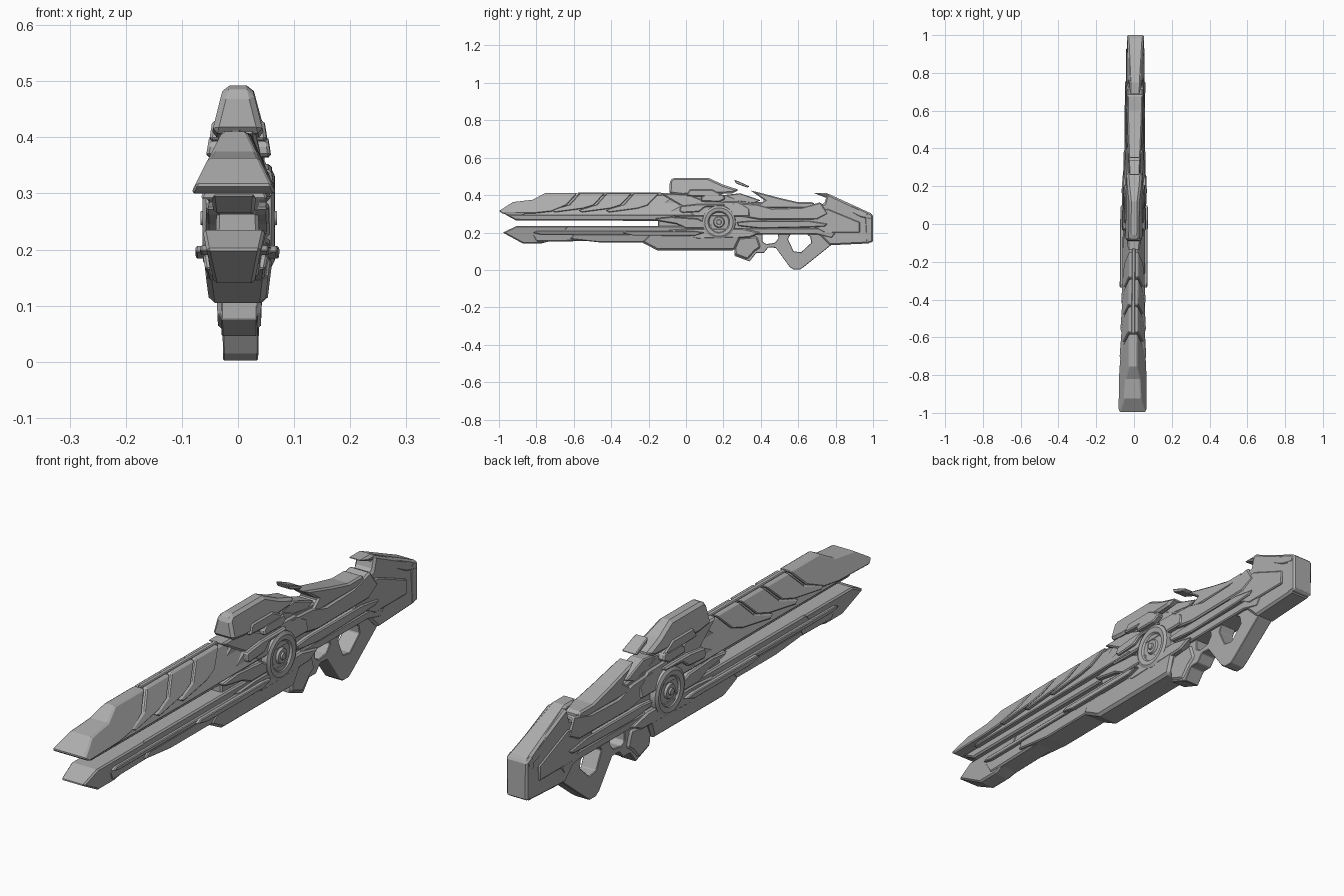
import bpy, bmesh, math

gray = bpy.data.materials.new("gunmetal_gray")
gray.diffuse_color = (0.42, 0.42, 0.42, 1)
YAW = 0.008  # slight lean of the whole model to +x toward the back


def finish(name, bm, bevel=0.0):
    bmesh.ops.recalc_face_normals(bm, faces=bm.faces)
    for v in bm.verts:
        v.co.x += YAW * v.co.y
    me = bpy.data.meshes.new(name)
    bm.to_mesh(me)
    bm.free()
    me.materials.append(gray)
    ob = bpy.data.objects.new(name, me)
    bpy.context.collection.objects.link(ob)
    if bevel:
        mod = ob.modifiers.new("edge_chamfer", 'BEVEL')
        mod.width = bevel
        mod.segments = 1
        mod.limit_method = 'ANGLE'
        mod.angle_limit = math.radians(35)
    return ob


def slab(name, pts, low, high=None, bevel=0.006):
    """Side profile (y, z) closed across x; half width runs from low to high with z."""
    high = low if high is None else high
    z0, z1 = min(p[1] for p in pts), max(p[1] for p in pts)
    bm = bmesh.new()
    rings = []
    for s in (-1, 1):
        rings.append([bm.verts.new((s * (low + (high - low) * (z - z0) / (z1 - z0)), y, z))
                      for y, z in pts])
    bm.faces.new(rings[0])
    bm.faces.new(rings[1][::-1])
    n = len(pts)
    for i in range(n):
        j = (i + 1) % n
        bm.faces.new((rings[0][i], rings[1][i], rings[1][j], rings[0][j]))
    return finish(name, bm, bevel)


# Upper barrel: inner core, keel and wedge-shaped tip
slab("upper_barrel_core", [(-.88, .29), (-.74, .398), (-.1, .398), (.05, .29)], .06, .018, .004)
slab("upper_barrel_keel", [(-.97, .298), (-.91, .265), (-.1, .262), (.1, .262), (.1, .3)], .036, .04)
slab("upper_barrel_tip", [(-1, .315), (-.925, .363), (-.82, .375), (-.755, .41), (-.58, .41),
                          (-.64, .345), (-.72, .312), (-.8, .303), (-.98, .3)], .076, .022, .005)

# Overlapping slanted armour panels along the barrel
for i, y in enumerate((-.57, -.425, -.28)):
    slab(f"barrel_panel_{i + 1}", [(y, .408), (y + .135, .408), (y + .075, .345), (y + .02, .328),
                                   (y - .13, .308), (y - .15, .318), (y - .055, .347)],
         .072 - .003 * i, .024, .004)
slab("barrel_top_rib", [(-.58, .39), (-.58, .413), (-.13, .413), (-.13, .39)], .009, None, .003)

# Lower barrel with pointed tip
slab("lower_barrel_tip", [(-.98, .2), (-.87, .14), (-.78, .14), (-.7, .16), (-.62, .235), (-.905, .235)],
     .036, .056)
slab("lower_barrel", [(-.8, .15), (-.5, .155), (-.2, .15), (.1, .15), (.1, .235), (-.85, .235)],
     .042, .053)
slab("lower_barrel_skirt", [(-.62, .165), (-.46, .147), (-.2, .147), (-.1, .19), (-.6, .19)],
     .05, .058, .004)
slab("lower_barrel_ledge", [(-.82, .198), (-.78, .19), (.02, .19), (.05, .207), (-.8, .207)],
     .061, None, .003)
slab("side_rail", [(-.34, .196), (-.28, .184), (.05, .184), (.1, .2), (.05, .206), (-.32, .206)],
     .073, None, .003)

# Fore-end under the receiver
slab("fore_end", [(-.24, .15), (-.155, .105), (.26, .105), (.3, .19), (-.2, .19)], .05, .06, .01)

# Receiver body
slab("receiver_core", [(-.15, .19), (.8, .19), (.8, .33), (.6, .35), (.3, .37), (.22, .4),
                       (-.06, .405), (-.12, .36), (-.15, .27)], .04, .032)
slab("receiver_shoulder", [(-.14, .41), (.0, .41), (.1, .37), (.28, .365), (.34, .33), (.34, .285),
                           (-.06, .285), (-.09, .315), (-.03, .345)], .057, .032)
slab("receiver_front_spear", [(-.17, .275), (-.08, .285), (.06, .275), (.14, .24), (.14, .222),
                              (.0, .222), (-.05, .245), (-.15, .262)], .056, None, .005)
slab("receiver_lower_plate", [(-.1, .212), (.02, .222), (.3, .222), (.4, .2), (.34, .172),
                              (.06, .165), (-.02, .19)], .06, .056)

# Side bars beside the sight housing
slab("side_bar_front", [(-.035, .315), (-.02, .305), (.07, .31), (.1, .335), (.2, .34), (.21, .352),
                        (.06, .352), (-.03, .342)], .065, .058, .005)
slab("side_bar_rear", [(.08, .366), (.18, .364), (.21, .38), (.2, .402), (.1, .402), (.08, .388)],
     .058, .052, .005)

# Sight housing and the floating rear sight
slab("sight_housing", [(-.09, .408), (-.086, .478), (-.068, .492), (.12, .492), (.2, .455),
                       (.285, .428), (.25, .41), (.12, .403), (-.02, .4)], .048, .025, .01)
slab("sight_cheek", [(.0, .395), (.02, .43), (.14, .43), (.2, .4), (.16, .39)], .052, .046, .005)
slab("rear_sight_blade", [(.258, .482), (.28, .474), (.34, .447), (.328, .44), (.268, .462)],
     .03, .026, .003)
slab("rear_sight_base", [(.2, .4), (.29, .41), (.4, .372), (.36, .355), (.22, .375)], .036, .028, .004)

# Rear body and raised cheek rest
slab("cheek_rest", [(.345, .425), (.375, .418), (.5, .385), (.6, .362), (.68, .362), (.7, .33),
                    (.36, .33), (.42, .372)], .044, .032)
slab("rear_upper_plate", [(.24, .36), (.38, .352), (.46, .33), (.62, .335), (.72, .362), (.76, .3),
                          (.7, .27), (.4, .268), (.3, .285)], .052, .043)
slab("rear_side_spear", [(.27, .255), (.34, .262), (.66, .262), (.76, .246), (.74, .232),
                         (.66, .228), (.4, .222), (.28, .235)], .054, None, .004)
slab("rear_lower_plate", [(.26, .222), (.72, .222), (.8, .2), (.78, .17), (.7, .19), (.3, .19)],
     .044, .048, .004)

# Shoulder stock with hooked top and butt pad
slab("stock", [(.7, .2), (.77, .132), (.985, .142), (.985, .3), (.755, .408), (.74, .355), (.68, .34)],
     .043, .04, .008)
slab("stock_hook", [(.68, .412), (.75, .412), (.995, .3), (.995, .265), (.93, .28), (.78, .355),
                    (.75, .385)], .047, .03, .008)
slab("stock_side_plate", [(.6, .25), (.68, .318), (.76, .325), (.93, .255), (.93, .2), (.74, .2),
                          (.68, .23)], .049, .045, .004)
slab("butt_pad", [(.96, .145), (.997, .147), (1, .155), (1, .295), (.97, .31), (.955, .29)],
     .043, .045, .007)

# Grip frame with two finger openings
grip = slab("grip_frame", [(.26, .2), (.26, .075), (.34, .045), (.375, .09), (.415, .09), (.44, .12),
                           (.48, .118), (.555, .015), (.575, .002), (.61, .002), (.635, .02),
                           (.775, .132), (.8, .2)], .031, .034, 0)
holes = {"trigger_opening_cutter": [(.41, .195), (.41, .15), (.43, .138), (.475, .145), (.495, .17),
                                    (.49, .195)],
         "grip_opening_cutter": [(.56, .192), (.545, .165), (.575, .1), (.615, .094), (.67, .145),
                                 (.665, .175), (.645, .192)]}
for name, pts in holes.items():
    cutter = slab(name, pts, .2, None, 0)
    cutter.hide_render = True
    cutter.display_type = 'WIRE'
    mod = grip.modifiers.new(name, 'BOOLEAN')
    mod.operation = 'DIFFERENCE'
    mod.solver = 'EXACT'
    mod.object = cutter
mod = grip.modifiers.new("edge_chamfer", 'BEVEL')
mod.width = .006
mod.segments = 1
mod.limit_method = 'ANGLE'
mod.angle_limit = math.radians(35)

# Front foot of the grip frame
slab("grip_front_block", [(.255, .17), (.262, .08), (.33, .055), (.37, .1), (.4, .12), (.38, .18)],
     .038, .042, .008)

# Round side discs with raised rim and hub, turned around the x axis
section = [(.0, .068), (.012, .068), (.014, .062), (.026, .062), (.03, .054), (.052, .054),
           (.058, .061), (.076, .064), (.088, .058), (.09, .03)]
bm = bmesh.new()
N = 40
for s in (-1, 1):
    prev = None
    for r, x in section:
        if r == 0:
            prev = [bm.verts.new((s * x, .176, .256))] * N
            continue
        ring = [bm.verts.new((s * x, .176 + r * math.cos(2 * math.pi * k / N),
                              .256 + r * math.sin(2 * math.pi * k / N))) for k in range(N)]
        for k in range(N):
            quad = [prev[k], ring[k], ring[(k + 1) % N], prev[(k + 1) % N]]
            bm.faces.new(list(dict.fromkeys(quad)))
        prev = ring
disc = finish("side_discs", bm)
bpy.ops.object.select_all(action='DESELECT')
disc.select_set(True)
bpy.context.view_layer.objects.active = disc
bpy.ops.object.shade_smooth_by_angle(angle=math.radians(30))
